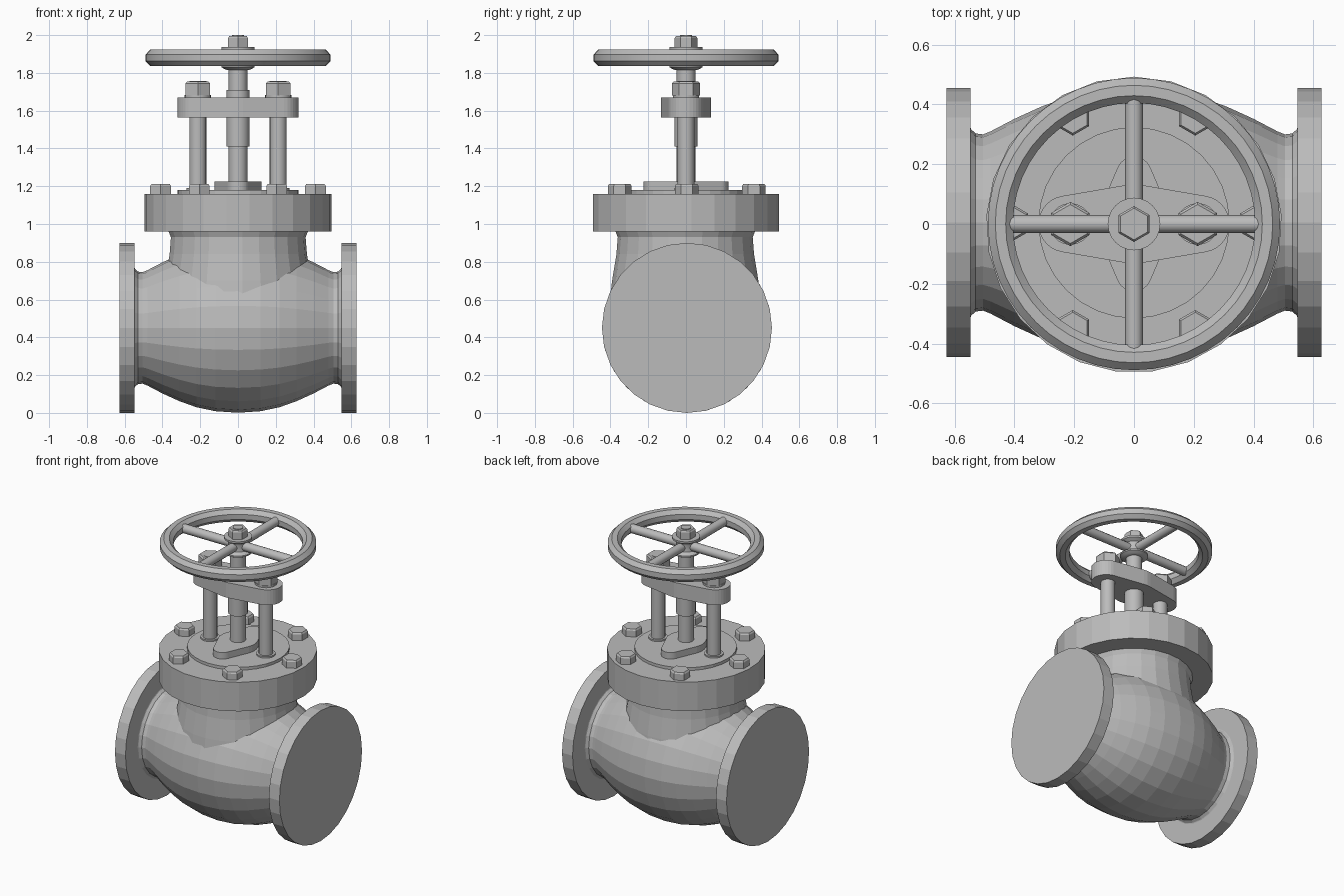
import bpy, bmesh
from math import pi, cos, sin, radians
from mathutils import Matrix, Vector

if "Cube" in bpy.data.objects:
    bpy.data.objects.remove(bpy.data.objects["Cube"])

grey = bpy.data.materials.new("cast_grey")
grey.use_nodes = True
grey.diffuse_color = (0.5, 0.5, 0.5, 1)
grey.node_tree.nodes["Principled BSDF"].inputs["Base Color"].default_value = grey.diffuse_color


def finish(name, bm, matrix=Matrix(), smooth=False):
    bmesh.ops.transform(bm, matrix=matrix, verts=bm.verts)
    bmesh.ops.recalc_face_normals(bm, faces=bm.faces)
    mesh = bpy.data.meshes.new(name)
    bm.to_mesh(mesh)
    bm.free()
    mesh.materials.append(grey)
    if smooth:
        mesh.shade_smooth()
        mesh.set_sharp_from_angle(angle=radians(35))
    obj = bpy.data.objects.new(name, mesh)
    bpy.context.collection.objects.link(obj)
    return obj


def lathe(name, profile, segs, at=(0, 0, 0), turn=Matrix(), phase=0.0, smooth=False, closed=False):
    """Spin (radius, height) points about the local z axis; cap the ends unless closed."""
    bm = bmesh.new()
    rings = [[bm.verts.new((r * cos(2 * pi * i / segs + phase), r * sin(2 * pi * i / segs + phase), h))
              for i in range(segs)] for r, h in profile]
    pairs = list(zip(rings, rings[1:]))
    if closed:
        pairs.append((rings[-1], rings[0]))
    else:
        bm.faces.new(rings[0])
        bm.faces.new(rings[-1])
    for a, b in pairs:
        for i in range(segs):
            j = (i + 1) % segs
            bm.faces.new((a[i], a[j], b[j], b[i]))
    return finish(name, bm, Matrix.Translation(at) @ turn, smooth)


def rod(name, r, z0, z1, x=0, y=0, segs=20):
    return lathe(name, [(r, z0), (r, z1)], segs, (x, y, 0), smooth=True)


def hexagon(name, r, z0, z1, x=0, y=0):
    """Hexagonal head with a small top chamfer and corners along y."""
    return lathe(name, [(r, z0), (r, z1 - 0.01), (r * 0.88, z1)], 6, (x, y, 0), phase=pi / 6)


def lobed_plate(name, mid_r, end_r, offset, z0, z1, turn=0.0):
    """Rounded diamond: the hull of one large and two small discs."""
    bm = bmesh.new()
    for cx, r in ((0, mid_r), (offset, end_r), (-offset, end_r)):
        for i in range(32):
            a = 2 * pi * i / 32
            for z in (z0, z1):
                bm.verts.new((cx + r * cos(a), r * sin(a), z))
    hull = bmesh.ops.convex_hull(bm, input=bm.verts)
    extra = {v for v in hull["geom_interior"] + hull["geom_unused"] if isinstance(v, bmesh.types.BMVert)}
    bmesh.ops.delete(bm, geom=list(extra), context='VERTS')
    bmesh.ops.dissolve_limit(bm, angle_limit=0.01, verts=bm.verts, edges=bm.edges)
    return finish(name, bm, Matrix.Rotation(turn, 4, 'Z'))


# Globe body and pipe flanges along x
along_x = Matrix.Rotation(pi / 2, 4, 'Y')
half = [(0.449, 0.0), (0.441, 0.12), (0.42, 0.22), (0.388, 0.31), (0.347, 0.4),
        (0.305, 0.48), (0.295, 0.505), (0.298, 0.53), (0.312, 0.545), (0.33, 0.552)]
body = [(r, -h) for r, h in reversed(half[1:])] + half
lathe("globe_body", body, 24, (0, 0.005, 0.45), along_x)
for side, label in ((1, "left"), (-1, "right")):
    lathe(label + "_pipe_flange", [(0.45, -0.04), (0.45, 0.04)], 28, (side * 0.587, 0.005, 0.45), along_x)

# Neck, bonnet flange and raised disc
lathe("neck", [(0.40, 0.6), (0.388, 0.7), (0.365, 0.84), (0.358, 0.93), (0.372, 0.965)], 25, (0, -0.004, 0))
lathe("bonnet_flange", [(0.495, 0.96), (0.495, 1.16)], 25, (0, -0.002, 0), phase=pi / 2)
lathe("bonnet_disc", [(0.32, 1.15), (0.32, 1.18)], 32, (0, 0.004, 0))

# Six bonnet bolts
for k in range(6):
    a = k * pi / 3
    hexagon("bonnet_bolt", 0.063, 1.15, 1.212, 0.41 * cos(a), 0.41 * sin(a) + 0.004)

# Gland and yoke plates
lobed_plate("gland_plate", 0.125, 0.06, 0.165, 1.17, 1.225, pi / 2)
lobed_plate("yoke_plate", 0.133, 0.095, 0.225, 1.565, 1.67)

# Two yoke posts with collars and nuts
for side in (1, -1):
    x = side * 0.213
    rod("yoke_post", 0.045, 1.16, 1.757, x)
    rod("post_collar", 0.06, 1.17, 1.19, x)
    rod("nut_washer", 0.07, 1.665, 1.682, x)
    hexagon("post_nut", 0.074, 1.68, 1.755, x)

# Stem, sleeve and hub
lathe("stem", [(0.05, 1.17), (0.05, 1.41), (0.061, 1.41), (0.061, 1.71),
               (0.05, 1.71), (0.05, 1.83)], 20, smooth=True)
lathe("wheel_hub", [(0.055, 1.815), (0.07, 1.82), (0.088, 1.83), (0.088, 1.84), (0.063, 1.855), (0.058, 1.88),
                    (0.063, 1.91), (0.088, 1.925), (0.088, 1.938)], 24, smooth=True)
hexagon("hub_nut", 0.06, 1.935, 1.995)
rod("stem_tip", 0.032, 1.9, 2.0)

# Handwheel rim and four spokes
rim = [(0.447 + 0.042 * cos(k * pi / 4 + pi / 8) / cos(pi / 8),
        1.88 + 0.043 * sin(k * pi / 4 + pi / 8) / cos(pi / 8)) for k in range(8)]
lathe("handwheel_rim", rim, 48, smooth=True, closed=True)
for k in range(4):
    spin = Matrix.Rotation(k * pi / 2, 4, 'Z') @ along_x
    lathe("wheel_spoke", [(0.03, 0.05), (0.03, 0.42)], 12, (0, 0, 1.88), spin, smooth=True)
